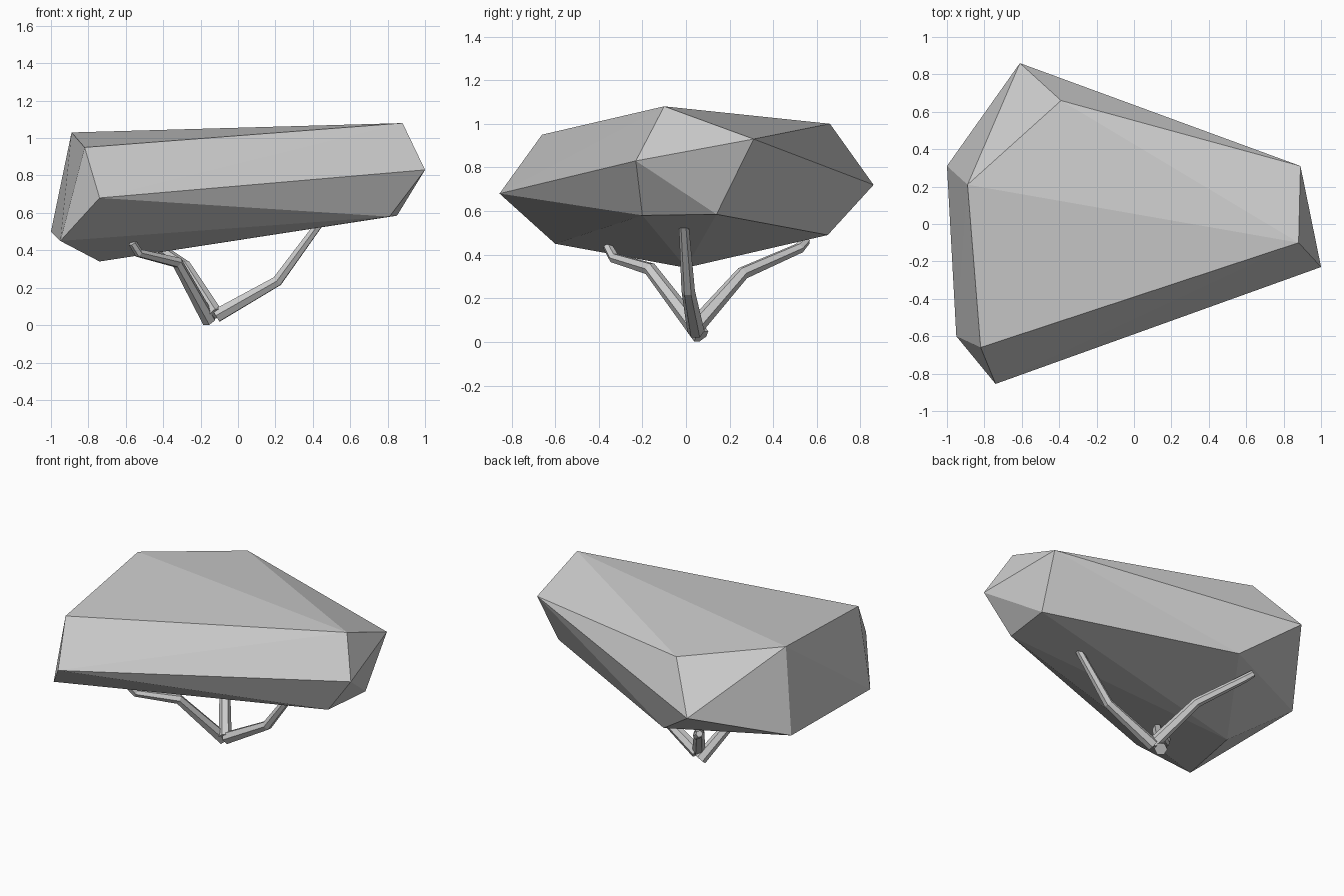
import bpy, bmesh, math
from mathutils import Vector

if "Cube" in bpy.data.objects:
    bpy.data.objects.remove(bpy.data.objects["Cube"])


def finish(name, bm):
    bmesh.ops.recalc_face_normals(bm, faces=bm.faces)
    mesh = bpy.data.meshes.new(name)
    bm.to_mesh(mesh)
    bm.free()
    obj = bpy.data.objects.new(name, mesh)
    bpy.context.collection.objects.link(obj)
    return obj


def branch(name, path, radii, sides=6):
    """Tapered faceted tube along a bent path."""
    bm = bmesh.new()
    pts = [Vector(p) for p in path]
    rings = []
    for i, p in enumerate(pts):
        before = (p - pts[i - 1]).normalized() if i > 0 else Vector()
        after = (pts[i + 1] - p).normalized() if i < len(pts) - 1 else Vector()
        axis = (before + after).normalized()
        u = axis.cross(Vector((0, 0, 1))).normalized()
        w = u.cross(axis)
        angles = [math.tau * k / sides for k in range(sides)]
        rings.append([bm.verts.new(p + (u * math.cos(a) + w * math.sin(a)) * radii[i])
                      for a in angles])
    for a, b in zip(rings, rings[1:]):
        for k in range(sides):
            n = (k + 1) % sides
            bm.faces.new((a[k], a[n], b[n], b[k]))
    bm.faces.new(rings[0])
    bm.faces.new(rings[-1])
    return finish(name, bm)


# Faceted canopy: convex hull of its corners
corners = [
    (-0.61, 0.86, 0.72), (-0.39, 0.66, 1.00), (-1.00, 0.31, 0.50),
    (-0.89, 0.21, 1.03), (-0.95, -0.60, 0.45), (-0.82, -0.66, 0.95),
    (-0.74, -0.855, 0.68), (0.89, 0.31, 0.93), (0.88, -0.10, 1.08),
    (1.00, -0.23, 0.83), (-0.29, 0.65, 0.49), (0.85, 0.14, 0.585),
    (0.81, -0.20, 0.58), (-0.74, 0.00, 0.34),
]
bm = bmesh.new()
for c in corners:
    bm.verts.new(c)
bmesh.ops.convex_hull(bm, input=bm.verts)
finish("canopy", bm)

# Three bent branches spreading from the root
branch("right_branch",
       [(-0.115, 0.045, 0.05), (0.21, 0.01, 0.235), (0.43, -0.01, 0.535)],
       [0.04, 0.031, 0.023])
branch("front_branch",
       [(-0.155, 0.07, 0.025), (-0.325, -0.165, 0.335),
        (-0.53, -0.33, 0.385), (-0.565, -0.36, 0.44)],
       [0.04, 0.031, 0.025, 0.022])
branch("back_branch",
       [(-0.12, 0.035, 0.06), (-0.28, 0.26, 0.315),
        (-0.445, 0.52, 0.43), (-0.485, 0.55, 0.465)],
       [0.04, 0.031, 0.025, 0.022])
